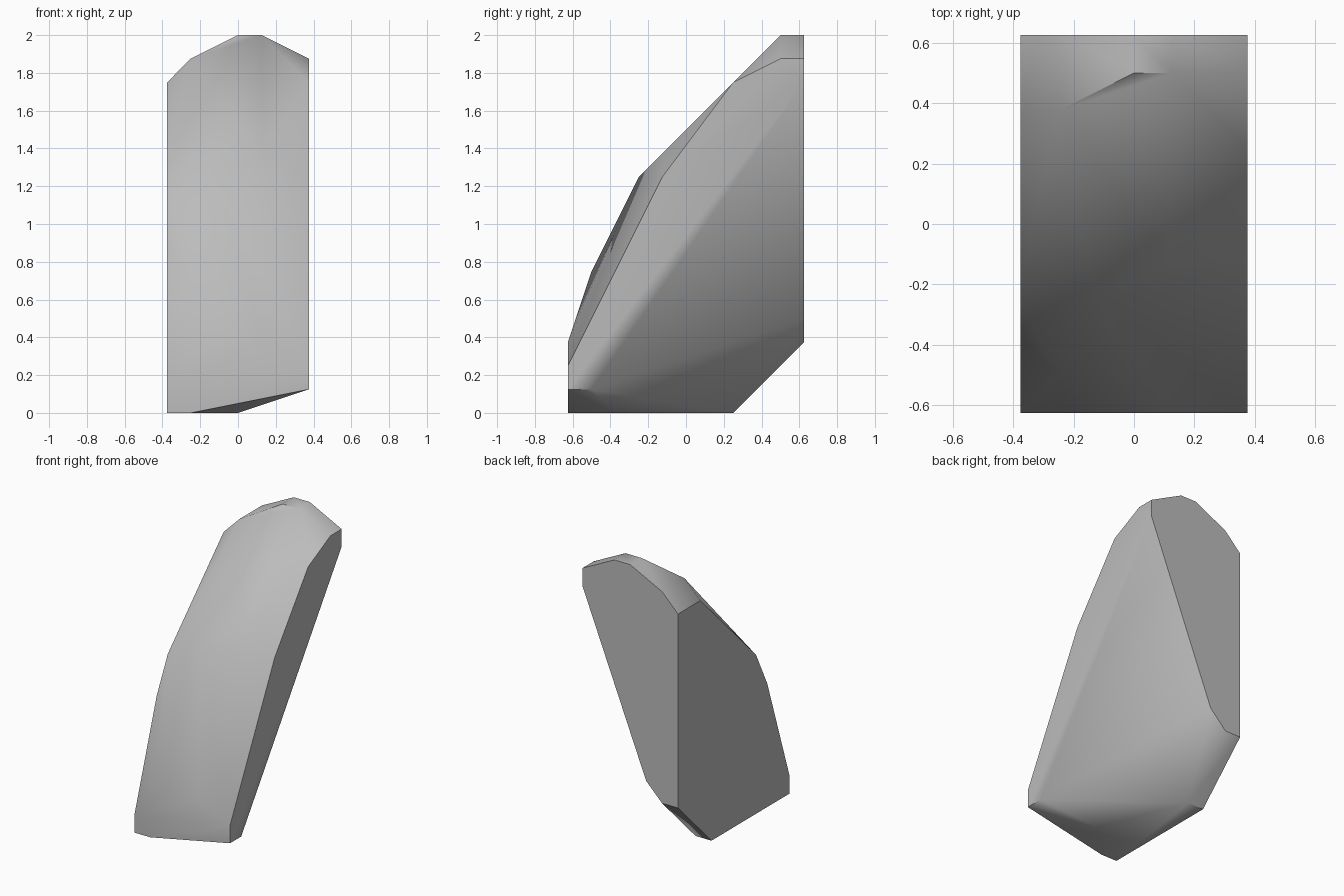
import bpy
import bmesh
from math import radians

cube = bpy.data.objects.get("Cube")
if cube:
    bpy.data.objects.remove(cube, do_unlink=True)

U = 0.125  # the corners sit on an eighth grid

stone = bpy.data.materials.new("pale_grey_stone")
stone.use_nodes = True
GREY = (0.5, 0.5, 0.5, 1)
stone.diffuse_color = GREY
bsdf = next(n for n in stone.node_tree.nodes if n.type == 'BSDF_PRINCIPLED')
bsdf.inputs["Base Color"].default_value = GREY
bsdf.inputs["Roughness"].default_value = 0.8

# Flat right side profile (y, z) and narrow left strip profile, in grid steps
right_side = [(-5, 0), (-5, 1), (-3, 7), (-2, 9), (3, 14), (5, 14), (5, 3), (2, 0)]
left_side = [(-5, 1), (-5, 2), (-1, 10), (2, 14), (4, 15), (5, 15), (5, 14), (-4, 1)]
# Back outline (x, z)
back = [(-2, 15), (0, 16), (1, 16), (-1, 4), (-2, 3)]
# Rounded front, crest and underside corners
front = [(-2, -5, 3), (1, -5, 3), (-2, -4, 6), (-1, -2, 10), (1, -1, 11)]
crest = [(-2, 3, 15), (0, 4, 16), (1, 4, 16)]
underside = [(-2, -5, 0), (0, -3, 0), (-2, 2, 0)]

corners = [(-3, y, z) for y, z in right_side]
corners += [(3, y, z) for y, z in left_side]
corners += [(x, 5, z) for x, z in back]
corners += front + crest + underside

# Wrap the corners into one chipped boulder
bm = bmesh.new()
for x, y, z in corners:
    bm.verts.new((x * U, y * U, z * U))
bmesh.ops.convex_hull(bm, input=bm.verts[:])
bmesh.ops.delete(bm, geom=[v for v in bm.verts if not v.link_faces], context='VERTS')
bmesh.ops.dissolve_limit(bm, angle_limit=radians(0.5), verts=bm.verts[:], edges=bm.edges[:])
bmesh.ops.recalc_face_normals(bm, faces=bm.faces[:])

mesh = bpy.data.meshes.new("boulder")
bm.to_mesh(mesh)
bm.free()
mesh.materials.append(stone)
boulder = bpy.data.objects.new("boulder", mesh)
bpy.context.collection.objects.link(boulder)

bpy.context.view_layer.objects.active = boulder
boulder.select_set(True)
bpy.ops.object.shade_smooth_by_angle(angle=radians(40))
